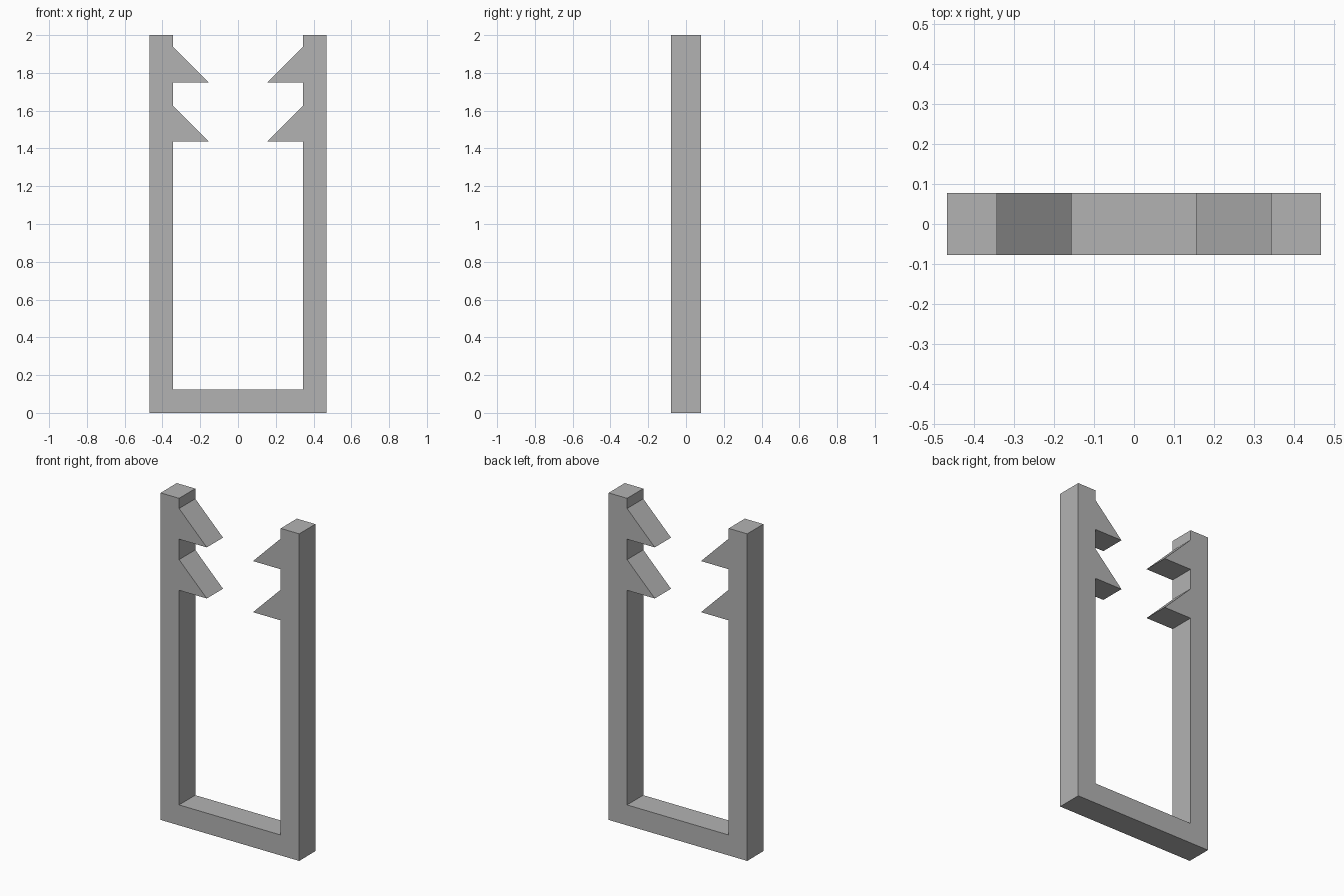
import bpy
import bmesh

cube = bpy.data.objects.get("Cube")
if cube:
    bpy.data.objects.remove(cube, do_unlink=True)

UNIT = 1 / 16      # all sizes are multiples of this
DEPTH = 2.5 * UNIT
OUTER, INNER, TIP = 7.5, 5.5, 2.5
HEIGHT, FLOOR, TOOTH = 32, 2, 3

grey = bpy.data.materials.new("plain_grey")
grey.use_nodes = True
colour = (0.45, 0.45, 0.45, 1)
grey.diffuse_color = colour
grey.node_tree.nodes["Principled BSDF"].inputs["Base Color"].default_value = colour

# Left half of the outline: base, inner wall, two barbed teeth, arm top, outer wall
half = [(INNER, FLOOR)]
for tooth_base in (23, 28):
    half += [(INNER, tooth_base), (TIP, tooth_base), (INNER, tooth_base + TOOTH)]
half += [(INNER, HEIGHT), (OUTER, HEIGHT), (OUTER, 0)]
outline = half + [(-x, z) for x, z in reversed(half)]

# Extrude the closed outline through the depth
bm = bmesh.new()
face = bm.faces.new([bm.verts.new((x * UNIT, -DEPTH / 2, z * UNIT)) for x, z in outline])
extruded = bmesh.ops.extrude_face_region(bm, geom=[face], use_keep_orig=True)
moved = [v for v in extruded["geom"] if isinstance(v, bmesh.types.BMVert)]
bmesh.ops.translate(bm, verts=moved, vec=(0, DEPTH, 0))
bmesh.ops.recalc_face_normals(bm, faces=bm.faces)

mesh = bpy.data.meshes.new("barbed_clip_frame")
bm.to_mesh(mesh)
bm.free()
mesh.materials.append(grey)
clip = bpy.data.objects.new("barbed_clip_frame", mesh)
bpy.context.collection.objects.link(clip)
